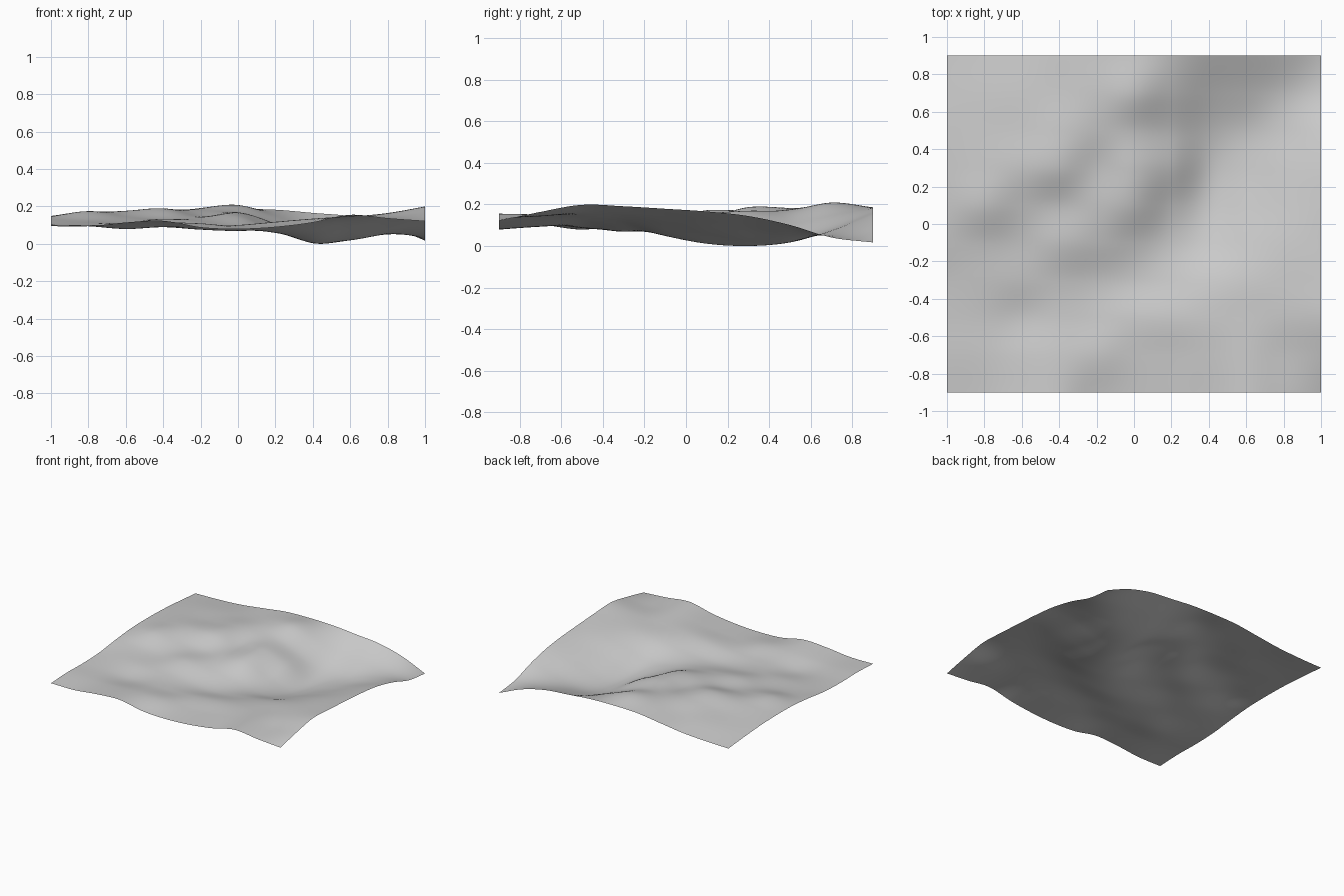
import bpy
import bmesh

if "Cube" in bpy.data.objects:
    bpy.data.objects.remove(bpy.data.objects["Cube"], do_unlink=True)

HALF_X, HALF_Y = 1.0, 0.9
SPACING = 0.2

# Survey heights in thousandths, one row per step from front to back
SURVEY = [
    [95, 95, 115, 124, 88, 80, 90, 115, 156, 136, 122],
    [103, 100, 105, 114, 110, 94, 103, 128, 152, 144, 165],
    [100, 95, 80, 91, 88, 100, 118, 135, 147, 164, 199],
    [107, 109, 105, 97, 78, 70, 85, 114, 140, 162, 192],
    [130, 126, 117, 132, 118, 92, 60, 52, 102, 147, 180],
    [147, 173, 147, 134, 142, 150, 70, 12, 58, 117, 167],
    [150, 167, 177, 187, 151, 169, 106, 5, 27, 87, 145],
    [145, 154, 163, 183, 180, 166, 104, 27, 23, 56, 102],
    [132, 142, 152, 165, 192, 208, 148, 88, 73, 56, 42],
    [115, 120, 132, 157, 182, 187, 183, 166, 148, 100, 18],
]


def spline(values, t):
    """Smooth curve through evenly spaced values, extended straight at the ends."""
    i = min(int(t), len(values) - 2)
    f = t - i
    b, c = values[i], values[i + 1]
    a = values[i - 1] if i > 0 else 2 * b - c
    d = values[i + 2] if i + 2 < len(values) else 2 * c - b
    return b + f / 2 * (c - a + f * (2 * a - 5 * b + 4 * c - d
                                     + f * (3 * (b - c) + d - a)))


def ground_height(x, y):
    u = max(0.0, (x + HALF_X) / SPACING)
    v = max(0.0, (y + HALF_Y) / SPACING)
    return spline([spline(row, u) for row in SURVEY], v) / 1000


# Clay material
clay = bpy.data.materials.new("light_grey")
clay.use_nodes = True
grey = (0.6, 0.6, 0.6, 1.0)
clay.diffuse_color = grey
clay.node_tree.nodes["Principled BSDF"].inputs["Base Color"].default_value = grey

# Rolling terrain sheet, with its lowest point resting on the floor
bm = bmesh.new()
bmesh.ops.create_grid(bm, x_segments=100, y_segments=90, size=HALF_X)
for v in bm.verts:
    v.co.y *= HALF_Y
    v.co.z = ground_height(v.co.x, v.co.y)
lowest = min(v.co.z for v in bm.verts)
bmesh.ops.translate(bm, verts=bm.verts, vec=(0, 0, -lowest))
for face in bm.faces:
    face.smooth = True

mesh = bpy.data.meshes.new("terrain")
bm.to_mesh(mesh)
bm.free()
mesh.materials.append(clay)
terrain = bpy.data.objects.new("terrain", mesh)
bpy.context.collection.objects.link(terrain)
